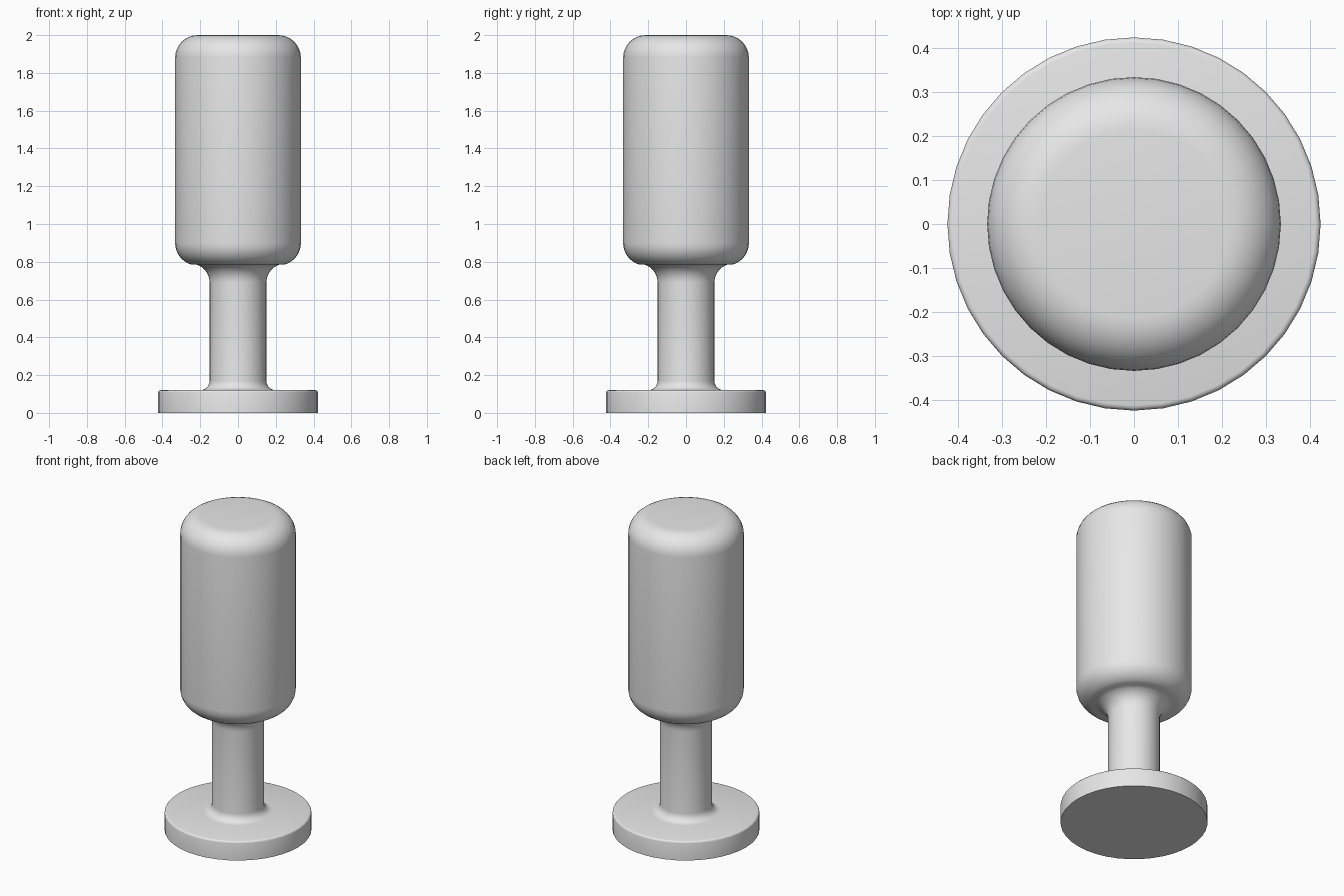
import bpy
import bmesh
from math import sin, cos, radians
from mathutils import Matrix, Vector

SEGMENTS = 40

cube = bpy.data.objects.get("Cube")
if cube:
    bpy.data.objects.remove(cube)

grey = bpy.data.materials.new("plain_grey")
grey.use_nodes = True
grey.diffuse_color = (0.8, 0.8, 0.8, 1)
grey.node_tree.nodes["Principled BSDF"].inputs["Base Color"].default_value = (0.8, 0.8, 0.8, 1)


def arc(r, z, radius, start, end, steps=8):
    """Points of a rounded corner in the (radius, height) plane."""
    angles = [radians(start + (end - start) * i / steps) for i in range(steps + 1)]
    return [(r + radius * cos(a), z + radius * sin(a)) for a in angles]


def lathe(name, profile):
    """Spin a profile about the z axis into a closed solid."""
    bm = bmesh.new()
    verts = [bm.verts.new((r, 0, z)) for r, z in profile]
    edges = [bm.edges.new(pair) for pair in zip(verts, verts[1:])]
    bmesh.ops.spin(bm, geom=verts + edges, cent=(0, 0, 0), axis=(0, 0, 1),
                   angle=radians(360), steps=SEGMENTS, use_duplicate=False)
    bmesh.ops.remove_doubles(bm, verts=bm.verts, dist=0.0001)
    bmesh.ops.recalc_face_normals(bm, faces=bm.faces)
    mesh = bpy.data.meshes.new(name)
    bm.to_mesh(mesh)
    bm.free()
    mesh.materials.append(grey)
    obj = bpy.data.objects.new(name, mesh)
    bpy.context.collection.objects.link(obj)
    bpy.ops.object.select_all(action="DESELECT")
    obj.select_set(True)
    bpy.context.view_layer.objects.active = obj
    bpy.ops.object.shade_smooth_by_angle(angle=radians(35))
    return obj


# Disc foot, filleted stem and rounded head form one continuous turned body
profile = [(0, 0), (0.423, 0)]
profile += arc(0.411, 0.108, 0.012, 0, 90, 3)       # foot rim
profile += arc(0.2, 0.17, 0.05, 270, 180, 6)        # stem flares into foot
profile += arc(0.25, 0.69, 0.1, 180, 108)           # stem flares into head
profile += arc(0.213, 0.9, 0.12, 288, 360)          # lower head shoulder
profile += arc(0.213, 1.88, 0.12, 0, 90)            # upper head shoulder
profile += [(0, 2)]
lathe("turned_knob", profile)
